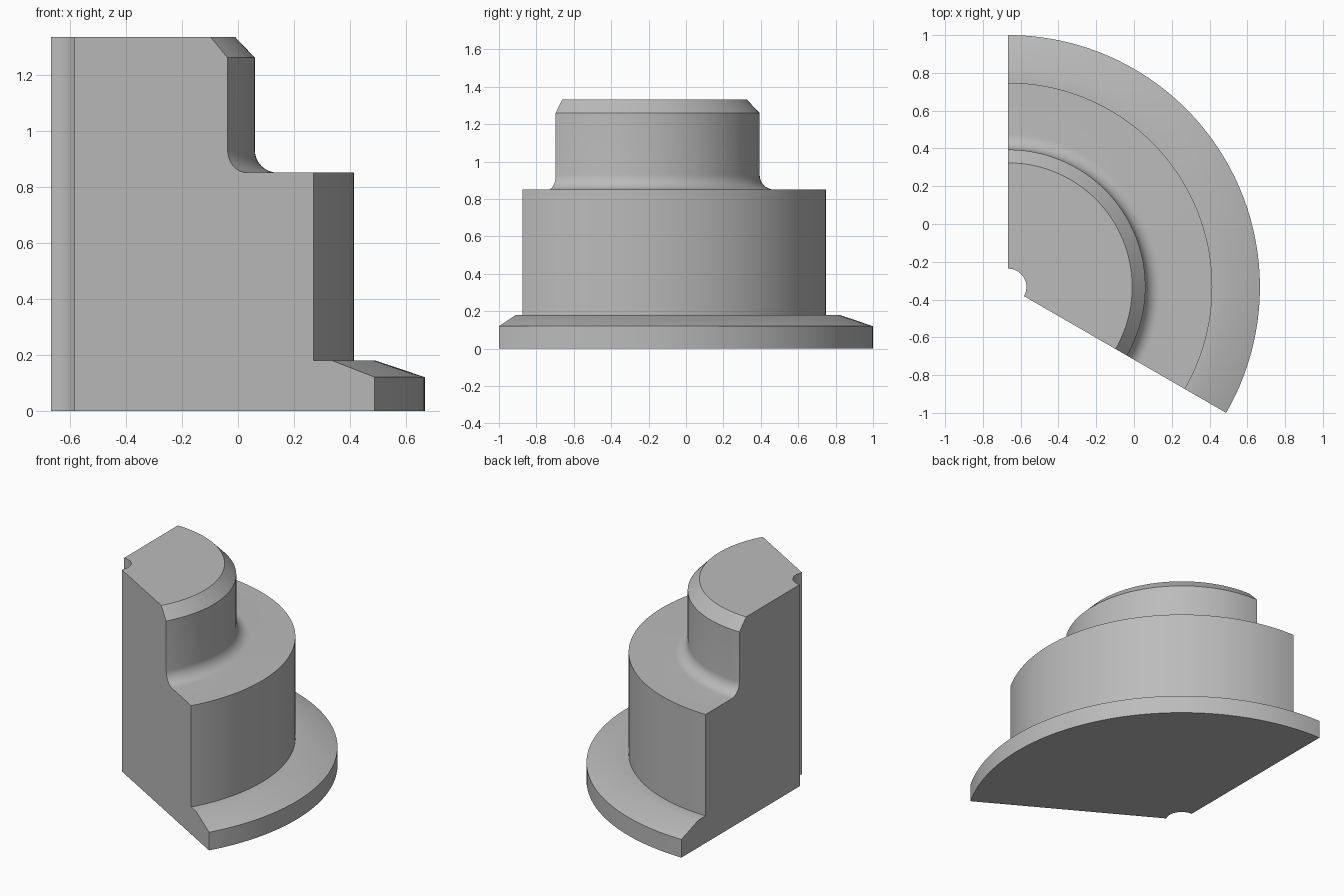
import bpy
import bmesh
from math import sin, cos, pi, radians

cube = bpy.data.objects.get("Cube")
if cube:
    bpy.data.objects.remove(cube, do_unlink=True)

AXIS_X, AXIS_Y = -0.6667, -0.3333      # axis of revolution
START, SWEEP, STEPS = -30, 120, 64     # sector in degrees
BORE, NECK, BODY, FLANGE = 0.097, 0.727, 1.081, 1.3333
HEIGHT, SHOULDER, FILLET = 1.333, 0.85, 0.08

# Flange with sloped rim, then the body
profile = [(BORE, 0), (FLANGE, 0), (FLANGE, 0.12), (1.155, 0.18),
           (BODY, 0.18), (BODY, SHOULDER)]
# Rounded corner between shoulder and neck
for i in range(11):
    a = -pi / 2 - i * pi / 20
    profile.append((NECK + FILLET + FILLET * cos(a),
                    SHOULDER + FILLET + FILLET * sin(a)))
# Chamfered top and the bore
profile += [(NECK, 1.26), (0.657, HEIGHT), (BORE, HEIGHT)]

# Sweep the profile around the axis
bm = bmesh.new()
rings = []
for s in range(STEPS + 1):
    a = radians(START + SWEEP * s / STEPS)
    rings.append([bm.verts.new((AXIS_X + r * cos(a), AXIS_Y + r * sin(a), z))
                  for r, z in profile])
n = len(profile)
for a, b in zip(rings, rings[1:]):
    for i in range(n):
        j = (i + 1) % n
        bm.faces.new((a[i], b[i], b[j], a[j]))

# Flat cut faces at both ends
bm.faces.new(rings[0])
bm.faces.new(rings[-1][::-1])
bmesh.ops.recalc_face_normals(bm, faces=bm.faces)

mesh = bpy.data.meshes.new("stepped_bushing_sector")
bm.to_mesh(mesh)
bm.free()
obj = bpy.data.objects.new("stepped_bushing_sector", mesh)
bpy.context.collection.objects.link(obj)

# Plain grey material
grey = bpy.data.materials.new("plain_grey")
grey.use_nodes = True
colour = (0.5, 0.5, 0.5, 1)
grey.diffuse_color = colour
grey.node_tree.nodes["Principled BSDF"].inputs["Base Color"].default_value = colour
mesh.materials.append(grey)

bpy.ops.object.select_all(action="DESELECT")
obj.select_set(True)
bpy.context.view_layer.objects.active = obj
bpy.ops.object.shade_smooth_by_angle(angle=radians(30))
